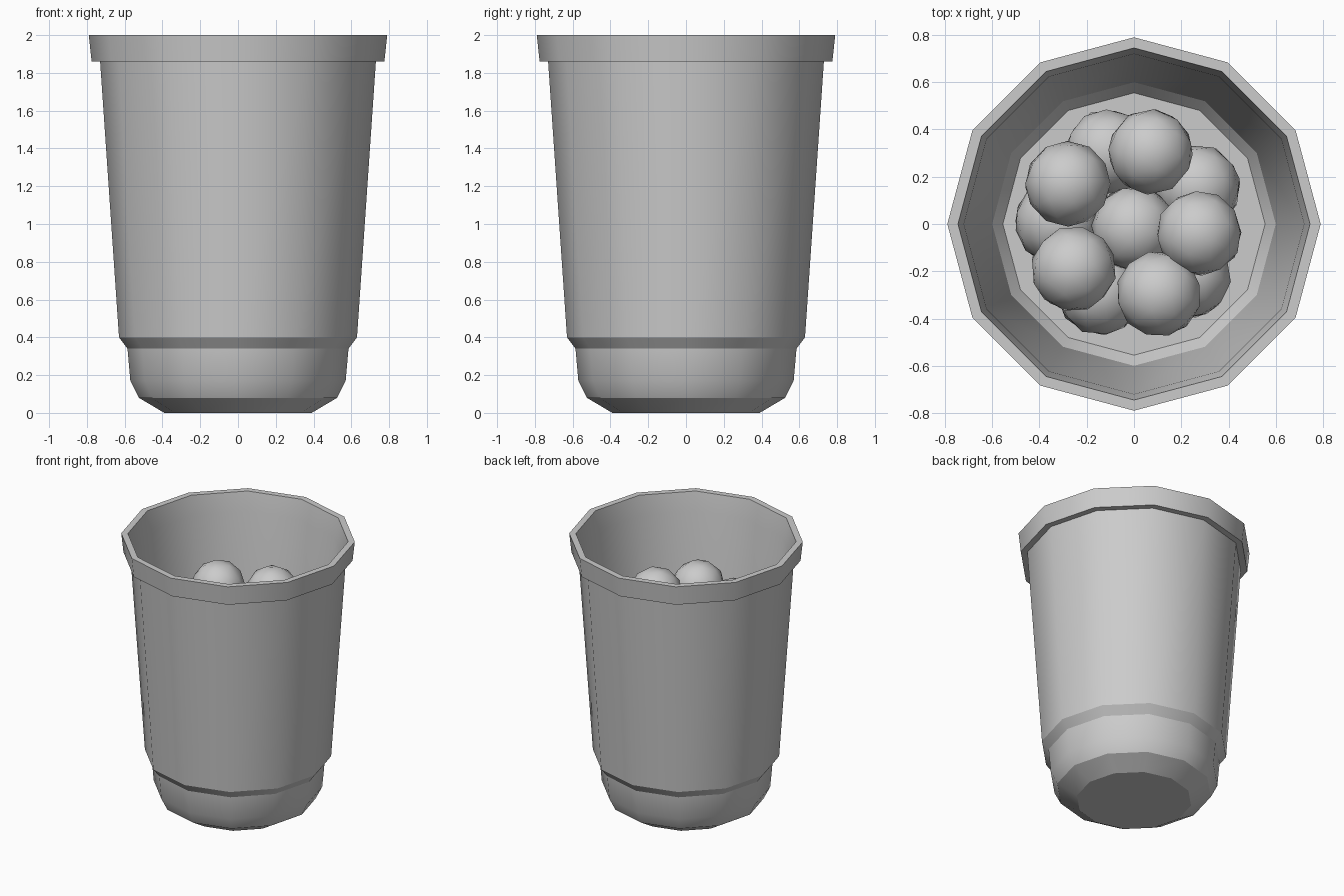
import bpy, bmesh, math, random
from mathutils import Matrix, Euler

if "Cube" in bpy.data.objects:
    bpy.data.objects.remove(bpy.data.objects["Cube"])

random.seed(4)
SIDES = 12


def finish(bm, name, angle):
    bmesh.ops.recalc_face_normals(bm, faces=bm.faces)
    mesh = bpy.data.meshes.new(name)
    bm.to_mesh(mesh)
    bm.free()
    obj = bpy.data.objects.new(name, mesh)
    bpy.context.collection.objects.link(obj)
    bpy.ops.object.select_all(action='DESELECT')
    obj.select_set(True)
    bpy.context.view_layer.objects.active = obj
    bpy.ops.object.shade_smooth_by_angle(angle=math.radians(angle))
    return obj


# Cup: (radius, height) from the base, up the outside, over the rim, down to the inner floor
profile = [(0.39, 0), (0.525, 0.08), (0.57, 0.17), (0.585, 0.34), (0.63, 0.40),
           (0.73, 1.86), (0.775, 1.86), (0.79, 2.0), (0.745, 2.0),
           (0.72, 1.86), (0.60, 0.40), (0.555, 0.34)]
bm = bmesh.new()
rings = []
for r, z in profile:
    rings.append([bm.verts.new((r * math.cos(math.tau * i / SIDES),
                                r * math.sin(math.tau * i / SIDES), z))
                  for i in range(SIDES)])
for a, b in zip(rings, rings[1:]):
    for i in range(SIDES):
        j = (i + 1) % SIDES
        bm.faces.new((a[i], a[j], b[j], b[i]))
bm.faces.new(rings[0][::-1])
bm.faces.new(rings[-1])
finish(bm, "cup", 31)


# Balls: staggered rings of five, with a column of balls nested in the middle
def ball(name, x, y, z):
    bm = bmesh.new()
    spin = Euler([random.uniform(0, math.tau) for _ in range(3)]).to_matrix().to_4x4()
    bmesh.ops.create_icosphere(bm, subdivisions=2, radius=0.182,
                               matrix=Matrix.Translation((x, y, z)) @ spin)
    finish(bm, name, 60)


upper = [(-0.28, 0.17), (0.07, 0.305), (0.275, -0.04), (-0.255, -0.19), (0.105, -0.295)]
lower = [(-0.11, 0.305), (0.27, 0.155), (-0.325, 0.01), (-0.145, -0.29), (0.23, -0.22)]
for layer, (z, spots) in enumerate([(0.52, lower), (0.85, upper), (1.18, lower), (1.5, upper)]):
    for i, (x, y) in enumerate(spots):
        ball(f"ball_layer{layer}_{i}", x, y, z)
    if layer < 3:
        ball(f"ball_middle_{layer}", 0, -0.02, z + 0.14)
